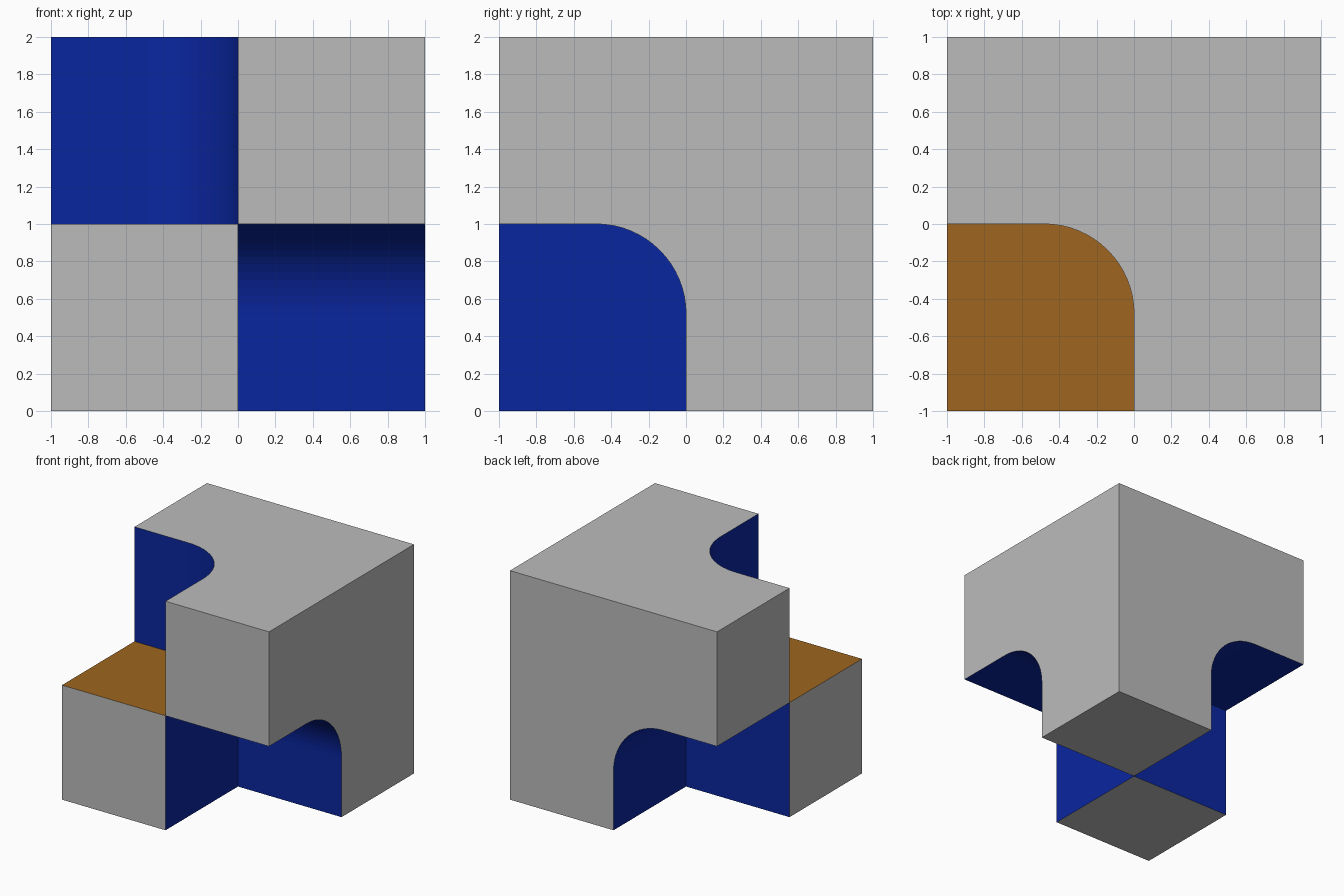
import bpy, bmesh
from math import sin, cos, pi
from mathutils import Vector

if "Cube" in bpy.data.objects:
    bpy.data.objects.remove(bpy.data.objects["Cube"])

RADIUS, SEGMENTS = 0.48, 16


def material(name, color):
    mat = bpy.data.materials.new(name)
    mat.diffuse_color = (*color, 1)
    mat.use_nodes = True
    mat.node_tree.nodes["Principled BSDF"].inputs["Base Color"].default_value = mat.diffuse_color
    return mat


# Rounded slot profile: two straight walls joined by a fillet
arc = [(-RADIUS + RADIUS * cos(pi / 2 * i / SEGMENTS),
        -RADIUS + RADIUS * sin(pi / 2 * i / SEGMENTS)) for i in range(SEGMENTS + 1)]
profile = [(0, -1)] + arc + [(-1, 0)]

bm = bmesh.new()
GREY, BLUE, ORANGE = 0, 1, 2


def add_face(points, turn, mat):
    """Add a face, cycling x, y, z to repeat it about the block's diagonal."""
    verts = []
    for p in points:
        x, y, z = [(p[0], p[1], p[2]), (p[2], p[0], p[1]), (p[1], p[2], p[0])][turn]
        verts.append(bm.verts.new(Vector((x, y, z + 1))))
    bm.faces.new(verts).material_index = mat


def flat(points, z):
    return [(x, y, z) for x, y in points]


# The block has three identical slots, one along each axis
for turn in range(3):
    # slot walls
    for (ax, ay), (bx, by) in zip(profile, profile[1:]):
        add_face([(ax, ay, 0), (ax, ay, 1), (bx, by, 1), (bx, by, 0)], turn, BLUE)
    # slot end, orange on the upward-facing one
    add_face(flat([(-1, -1)] + profile, 0), turn, ORANGE if turn == 0 else BLUE)
    # notched outer face
    add_face(flat([(1, -1), (1, 1), (-1, 1)] + profile[::-1], 1), turn, GREY)
    # two corner squares on the opposite outer face
    for s in (-1, 0):
        add_face(flat([(s, s), (s, s + 1), (s + 1, s + 1), (s + 1, s)], -1), turn, GREY)

bmesh.ops.remove_doubles(bm, verts=bm.verts[:], dist=1e-5)
mesh = bpy.data.meshes.new("slotted_block")
bm.to_mesh(mesh)
bm.free()

for mat in (material("grey", (0.5, 0.5, 0.5)),
            material("blue", (0.003, 0.019, 0.35)),
            material("orange", (0.345, 0.13, 0.013))):
    mesh.materials.append(mat)

block = bpy.data.objects.new("slotted_block", mesh)
bpy.context.collection.objects.link(block)
